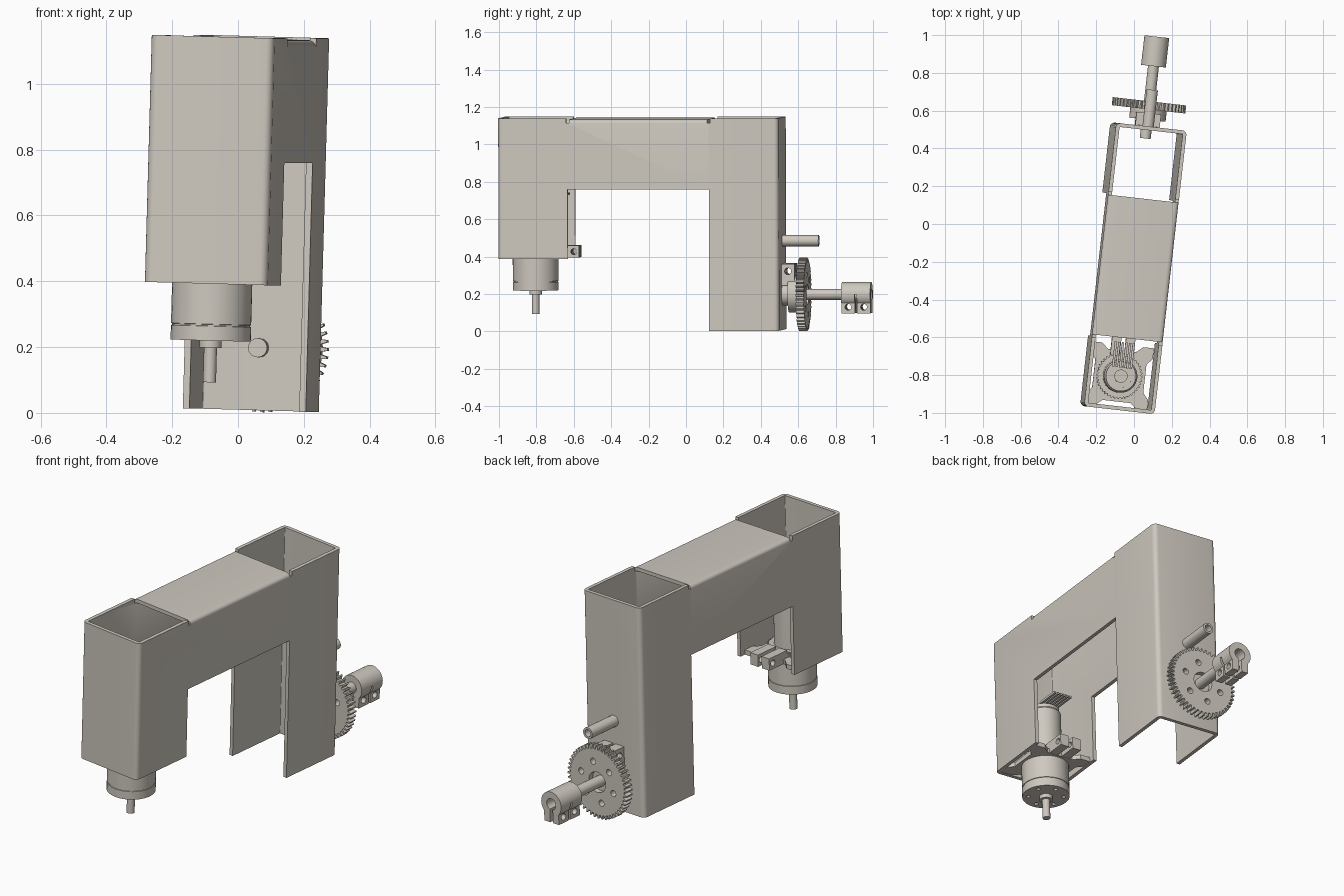
import bpy, bmesh, math
from math import sin, cos, pi, radians
from mathutils import Matrix

if "Cube" in bpy.data.objects:
    bpy.data.objects.remove(bpy.data.objects["Cube"])

# Whole assembly is slightly turned and leaned
PLACE = (Matrix.Translation((-0.024, -0.232, 0.008))
         @ Matrix.Rotation(radians(-6.5), 4, 'Z') @ Matrix.Rotation(radians(1.6), 4, 'Y'))
grey = bpy.data.materials.new("warm_grey")
grey.diffuse_color = (0.62, 0.58, 0.52, 1)
grey.use_nodes = True
grey.node_tree.nodes["Principled BSDF"].inputs["Base Color"].default_value = grey.diffuse_color
parts, cutters = [], []


def make(name, bm, cutter=False, fix=True):
    if fix:
        bmesh.ops.recalc_face_normals(bm, faces=bm.faces[:])
    me = bpy.data.meshes.new(name)
    bm.transform(PLACE)
    bm.to_mesh(me)
    bm.free()
    me.materials.append(grey)
    ob = bpy.data.objects.new(name, me)
    bpy.context.collection.objects.link(ob)
    if cutter:
        ob.hide_render = True
    (cutters if cutter else parts).append(ob)
    return ob


def at(axis, p, q, h):
    return {'u': (h, p, q), 'v': (p, h, q), 'w': (p, q, h)}[axis]


def prism(name, poly, axis, a, b, cutter=False):
    """Extrude a flat outline along an axis from a to b."""
    bm = bmesh.new()
    lo = [bm.verts.new(at(axis, p, q, a)) for p, q in poly]
    hi = [bm.verts.new(at(axis, p, q, b)) for p, q in poly]
    n = len(poly)
    bm.faces.new(lo[::-1])
    bm.faces.new(hi)
    for i in range(n):
        j = (i + 1) % n
        bm.faces.new((lo[i], lo[j], hi[j], hi[i]))
    return make(name, bm, cutter)


def lathe(name, prof, axis, c, n=40):
    """Closed turned part; prof = (radius, height), centre c in the cross plane."""
    bm = bmesh.new()
    rows = []
    for r, h in prof:
        if r == 0:
            rows.append([bm.verts.new(at(axis, c[0], c[1], h))] * n)
        else:
            rows.append([bm.verts.new(at(axis, c[0] + r * cos(2 * pi * k / n),
                                         c[1] + r * sin(2 * pi * k / n), h)) for k in range(n)])
    for A, B in zip(rows, rows[1:]):
        for k in range(n):
            j = (k + 1) % n
            bm.faces.new(list(dict.fromkeys((A[k], A[j], B[j], B[k]))))
    return make(name, bm)


def circle(r, c=(0, 0), n=24):
    return [(c[0] + r * cos(2 * pi * k / n), c[1] + r * sin(2 * pi * k / n)) for k in range(n)]


def rect(p0, p1, q0, q1):
    return [(p0, q0), (p1, q0), (p1, q1), (p0, q1)]


def cut(ob, cutter):
    m = ob.modifiers.new("cut", 'BOOLEAN')
    m.operation, m.solver, m.object = 'DIFFERENCE', 'EXACT', cutter


# Folded sheet frame: two U-shaped sides, front wall, back wall, bridge top
W, L, H, B, I = 0.188, 0.755, 1.136, 0.385, 0.38
side = [(-L, B), (-L, H), (-.387, H), (-.387, H - .025), (-.372, H - .025), (-.372, H - .006),
        (.372, H - .006), (.372, H - .025), (.387, H - .025), (.387, H), (L, H), (L, 0),
        (I, 0), (I, .757), (-I, .757), (-I, B)]
bm = bmesh.new()
sa = [bm.verts.new((-W, v, w)) for v, w in side]
sb = [bm.verts.new((W, v, w)) for v, w in side]
bm.faces.new(sa)
bm.faces.new(sb[::-1])
folds = []
for i, j in ((0, 1), (5, 6), (10, 11)):
    bm.faces.new((sa[j], sa[i], sb[i], sb[j]))
    folds += [bm.edges.get((sa[i], sa[j])), bm.edges.get((sb[i], sb[j]))]
bmesh.ops.bevel(bm, geom=folds, offset=0.024, segments=5, profile=0.5, affect='EDGES')
frame = make("frame", bm, fix=False)
sol = frame.modifiers.new("thickness", 'SOLIDIFY')
sol.thickness, sol.offset = 0.02, -1

# Spur gear with a centre opening and six holes
SW = 0.19
teeth = []
N = 48
for k in range(N):
    for f, r in ((-.30, .177), (-.14, .196), (.14, .196), (.30, .177)):
        t = 2 * pi * (k + f) / N
        teeth.append((r * cos(t), SW + r * sin(t)))
gear = prism("gear", teeth, 'v', 0.845, 0.888)
cut(gear, prism("gear_bore", circle(.055, (0, SW)), 'v', .86, .95, True))
for k in range(6):
    t = pi / 3 * k + .3
    cut(gear, prism("gear_hole", circle(.017, (.11 * cos(t), SW + .11 * sin(t)), 16),
                    'v', .8, .95, True))

# Clamping hub between frame and gear
lathe("gear_hub", [(0, .75), (.06, .75), (.06, .79), (.097, .79), (.097, .846), (0, .846)], 'v', (0, SW))
for s in (-1, 1):
    lug = prism("hub_lug", rect(*sorted((s * .008, s * .065)), SW + .05, SW + .165), 'v', .756, .825)
    cut(lug, prism("hub_screw", circle(.018, (.79, SW + .125), 16), 'u', -.2, .2, True))

# Output shaft and hollow stop pin
lathe("output_shaft", [(0, .69), (.029, .69), (.029, 1.14), (0, 1.14)], 'v', (0, SW), 32)
lathe("stop_pin", [(0, .745), (.03, .745), (.03, .95), (.019, .95), (.019, .86), (0, .86)],
      'v', (0, .477), 32)

# Split coupling on the shaft end
R, r, g, lw, lb = .066, .03, .009, .048, -.1
a = math.acos(lw / R)
d = math.asin(g / r)
prof = [(g, lb), (lw, lb)]
prof += [(R * cos(t), R * sin(t)) for t in (-a + (pi + 2 * a) * k / 28 for k in range(29))]
prof += [(-lw, lb), (-g, lb)]
prof += [(r * cos(t), r * sin(t)) for t in (1.5 * pi - d - (2 * pi - 2 * d) * k / 24 for k in range(25))]
coupling = prism("coupling", [(p, q + SW) for p, q in prof], 'v', 1.075, 1.232)
cut(coupling, prism("coupling_slot", rect(-.2, .2, 0, SW), 'v', 1.148, 1.16, True))
for v in (1.112, 1.196):
    cut(coupling, prism("coupling_screw", circle(.017, (v, SW - .067), 16), 'u', -.2, .2, True))

# Gear motor: gearbox with seam, boss, shaft, can
MC = (0, -.575)
gearbox = lathe("gearbox", [(0, .212), (.122, .212), (.122, .256), (.119, .257), (.119, .261),
                            (.122, .262), (.122, .395), (0, .395)], 'w', MC)
for k in range(6):
    t = pi / 3 * k + pi / 6
    cut(gearbox, prism("gearbox_hole", circle(.011, (.09 * cos(t), MC[1] + .09 * sin(t)), 12),
                       'w', .15, .235, True))
lathe("motor_boss", [(0, .19), (.034, .19), (.034, .215), (0, .215)], 'w', MC, 28)
lathe("motor_shaft", [(0, .085), (.02, .085), (.02, .2), (0, .2)], 'w', MC, 24)
lathe("motor_can", [(0, .38), (.088, .38), (.088, .69), (.08, .7), (.08, .718), (.06, .718),
                    (.06, .712), (.035, .712), (.035, .722), (0, .722)], 'w', MC)

# Motor mounting plate with scalloped sides, ribbed collar and clamp lugs
q = .166
edge = [(-q, -q), (-.11, -q), (-.075, -q + .03), (.075, -q + .03), (.11, -q)]
plate = []
for k in range(4):
    c, s = round(cos(k * pi / 2)), round(sin(k * pi / 2))
    plate += [(x * c - y * s, x * s + y * c + MC[1]) for x, y in edge]
prism("motor_plate", plate, 'w', .387, .412)
ribs = [(rr * cos(2 * pi * (k + f) / 40), MC[1] + rr * sin(2 * pi * (k + f) / 40))
        for k in range(40) for f, rr in ((0, .114), (.25, .122), (.5, .122), (.75, .114))]
prism("mount_collar", ribs, 'w', .41, .44)
for s in (-1, 1):
    lug = prism("mount_lug", rect(*sorted((s * .012, s * .062)), -.47, -.335), 'w', .388, .452)
    cut(lug, prism("mount_screw", circle(.016, (-.362, .42), 16), 'u', -.2, .2, True))

# Flat row of motor wires
for k in range(6):
    u = (k - 2.5) * .019
    prism("motor_wire", rect(u - .006, u + .006, -.53, -.395), 'w', .722, .734)

# Apply modifiers, drop cutters, smooth the rounded faces
bpy.ops.object.select_all(action='DESELECT')
for ob in parts:
    ob.select_set(True)
bpy.context.view_layer.objects.active = frame
bpy.ops.object.convert(target='MESH')
for ob in cutters:
    bpy.data.objects.remove(ob, do_unlink=True)
bpy.ops.object.shade_smooth_by_angle(angle=radians(30))
